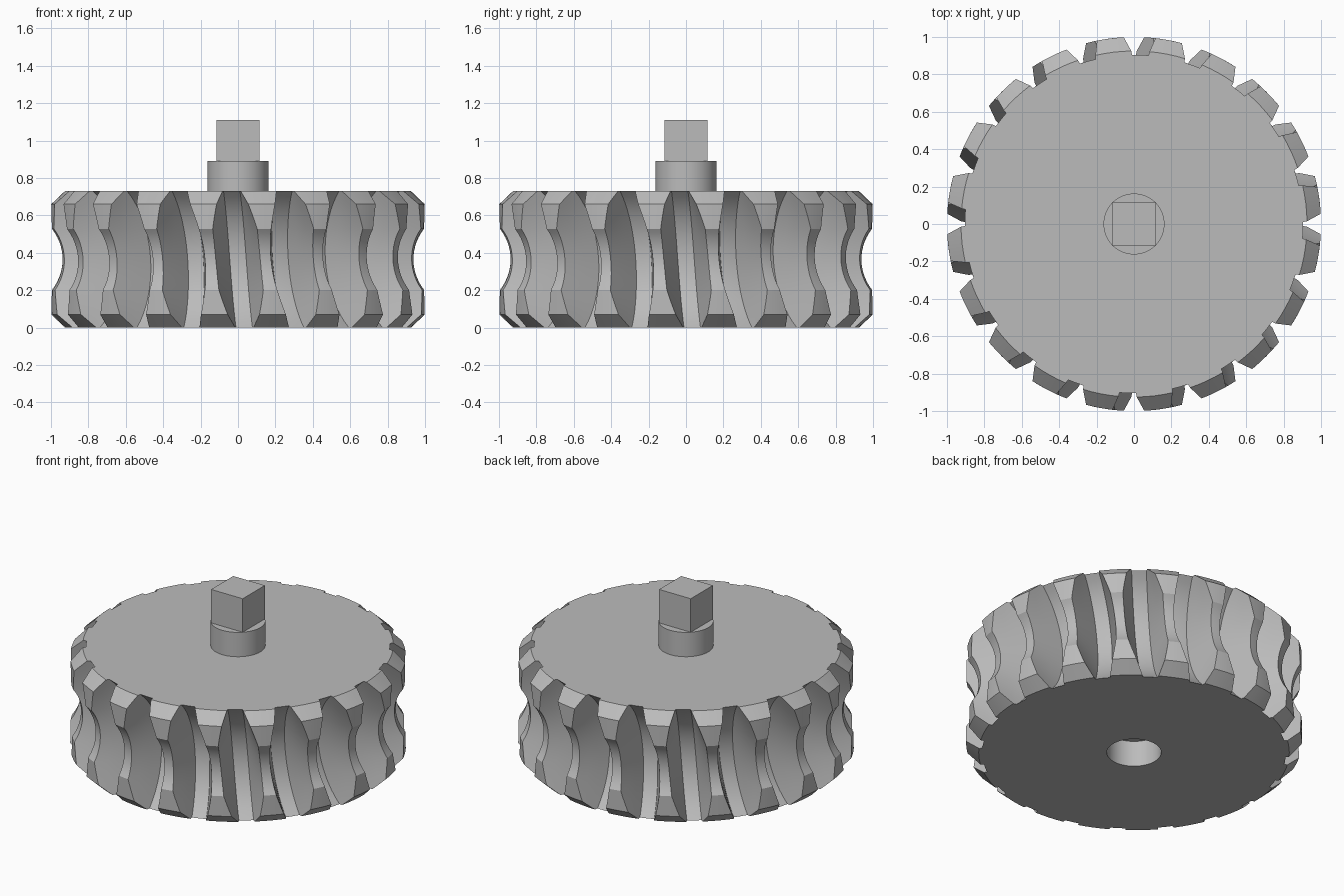
import bpy, bmesh, math

if "Cube" in bpy.data.objects:
    bpy.data.objects.remove(bpy.data.objects["Cube"], do_unlink=True)

steel = bpy.data.materials.new("light grey steel")
steel.use_nodes = True
GREY = (0.5, 0.5, 0.5, 1)
steel.diffuse_color = GREY
steel.node_tree.nodes["Principled BSDF"].inputs["Base Color"].default_value = GREY

TEETH, HEIGHT = 20, 0.73
MID = HEIGHT / 2
CHAMFER = 0.07
WORM_AXIS = 1.215          # radius at which the mating worm's axis lies
THROAT, ROOT = 0.27, 0.479  # worm radii that form the tooth tips and the gap floors


def finish(bm, name, smooth=True):
    """Turn a bmesh into a named, shaded object."""
    bmesh.ops.recalc_face_normals(bm, faces=bm.faces)
    mesh = bpy.data.meshes.new(name)
    bm.to_mesh(mesh)
    bm.free()
    mesh.materials.append(steel)
    obj = bpy.data.objects.new(name, mesh)
    bpy.context.collection.objects.link(obj)
    if smooth:
        bpy.ops.object.select_all(action="DESELECT")
        obj.select_set(True)
        bpy.context.view_layer.objects.active = obj
        bpy.ops.object.shade_smooth_by_angle(angle=math.radians(28))
    return obj


def tip_radius(z):
    d = abs(z - MID)
    rim = 1 - 0.075 * max(0, d - MID + CHAMFER) / CHAMFER
    if d < THROAT:
        rim = min(rim, WORM_AXIS - math.sqrt(THROAT ** 2 - d ** 2))
    return rim


def root_radius(z):
    return WORM_AXIS - math.sqrt(ROOT ** 2 - (z - MID) ** 2)


def half_gap(r, z):
    """Half the angle of the gap, widening away from the gap floor."""
    rho = math.hypot(WORM_AXIS - r, z - MID)
    return (0.044 + 0.36 * (ROOT - rho)) / r


def lerp(a, b, t):
    return a + (b - a) * t


def gear_ring(z):
    """Toothed outline at one height, twisted a little along the axis."""
    tip, root = tip_radius(z), root_radius(z)
    twist = -0.037 * (z - MID) / MID
    pitch = math.tau / TEETH
    flank = [lerp(root, tip, i / 3) for i in range(4)]
    g_root, g_tip = half_gap(root, z), half_gap(tip, z)
    outline = [(root, -g_root), (root, 0)]
    outline += [(r, half_gap(r, z)) for r in flank]
    outline += [(tip, lerp(g_tip, pitch - g_tip, i / 4)) for i in range(1, 4)]
    outline += [(r, pitch - half_gap(r, z)) for r in flank[:0:-1]]
    return [(r * math.cos(a + k * pitch + twist), r * math.sin(a + k * pitch + twist), z)
            for k in range(TEETH) for r, a in outline]


def circle_ring(r, z, like):
    """Circle whose points line up with those of another ring."""
    return [(r * x / math.hypot(x, y), r * y / math.hypot(x, y), z) for x, y, _ in like]


# Toothed wheel with a blind bore in its underside
edge = math.sqrt(THROAT ** 2 - (WORM_AXIS - 1) ** 2)
half = [edge * i / 7 for i in range(8)] + [0.2, 0.235, 0.265, MID - CHAMFER, 0.33, MID]
levels = sorted({MID + s * d for d in half for s in (-1, 1)})
bottom = gear_ring(0)
rings = [circle_ring(0.162, 0.17, bottom), circle_ring(0.162, 0, bottom)]
rings += [gear_ring(z) for z in levels]
bm = bmesh.new()
loops = [[bm.verts.new(p) for p in ring] for ring in rings]
for lo, hi in zip(loops, loops[1:]):
    for i in range(len(lo)):
        bm.faces.new((lo[i - 1], lo[i], hi[i], hi[i - 1]))
bm.faces.new(loops[0])
bm.faces.new(loops[-1])
finish(bm, "worm_wheel")

# Round shaft stub
bm = bmesh.new()
bmesh.ops.create_cone(bm, cap_ends=True, segments=64, radius1=0.163, radius2=0.163, depth=0.19)
bmesh.ops.translate(bm, vec=(0, 0, 0.795), verts=bm.verts)
finish(bm, "shaft_collar")

# Square drive end
bm = bmesh.new()
bmesh.ops.create_cube(bm, size=1)
bmesh.ops.scale(bm, vec=(0.23, 0.23, 0.25), verts=bm.verts)
bmesh.ops.translate(bm, vec=(0, 0, 0.985), verts=bm.verts)
finish(bm, "square_drive", smooth=False)
